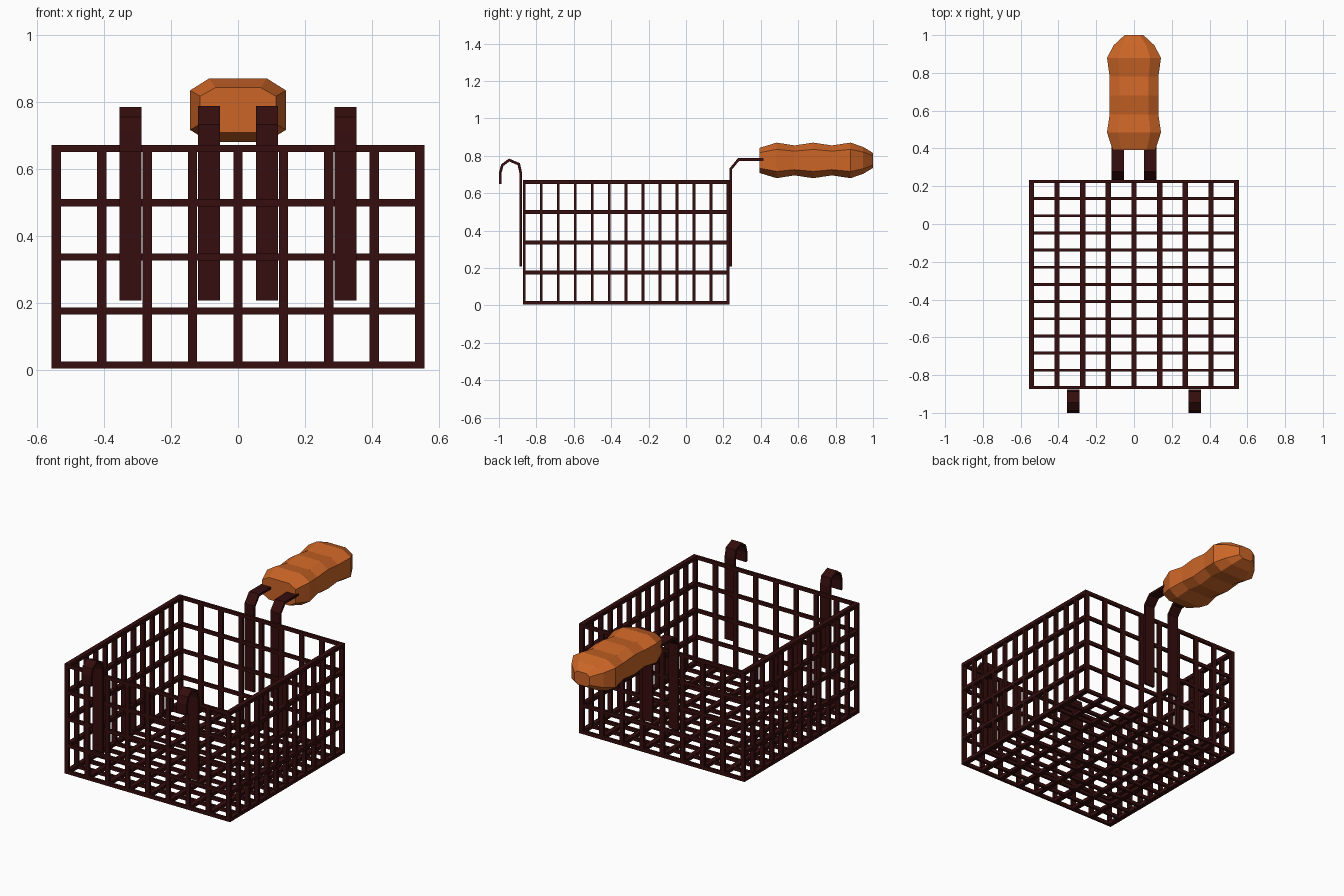
import bpy
import bmesh
from mathutils import Vector

cube = bpy.data.objects.get("Cube")
if cube:
    bpy.data.objects.remove(cube, do_unlink=True)


def material(name, colour):
    mat = bpy.data.materials.new(name)
    mat.use_nodes = True
    mat.diffuse_color = colour
    bsdf = next(n for n in mat.node_tree.nodes if n.type == "BSDF_PRINCIPLED")
    bsdf.inputs["Base Color"].default_value = colour
    return mat


metal = material("dark maroon metal", (0.035, 0.004, 0.004, 1))
wood = material("orange wood", (0.6, 0.13, 0.02, 1))


def finish(name, bm, mat):
    bmesh.ops.recalc_face_normals(bm, faces=bm.faces)
    mesh = bpy.data.meshes.new(name)
    bm.to_mesh(mesh)
    bm.free()
    mesh.materials.append(mat)
    obj = bpy.data.objects.new(name, mesh)
    bpy.context.collection.objects.link(obj)
    return obj


def add_box(bm, low, high):
    low, high = Vector(low), Vector(high)
    verts = bmesh.ops.create_cube(bm, size=1)["verts"]
    bmesh.ops.scale(bm, vec=high - low, verts=verts)
    bmesh.ops.translate(bm, vec=(low + high) / 2, verts=verts)


def spaced(low, high, count):
    return [low + (high - low) * i / count for i in range(count + 1)]


# Wire basket: grid lines on the floor and four walls
WIRE = Vector((0.028, 0.015, 0.021)) / 2
LOW = Vector((-0.543, -0.865, 0.014))
HIGH = Vector((0.543, 0.225, 0.66))
CELLS = (8, 12, 4)
LINES = [spaced(LOW[a], HIGH[a], CELLS[a]) for a in range(3)]


def wire_panel(name, fixed, level):
    bm = bmesh.new()
    u, v = [a for a in range(3) if a != fixed]
    for along, across in ((u, v), (v, u)):
        for pos in LINES[across]:
            start, end = LOW.copy(), HIGH.copy()
            start[fixed] = end[fixed] = level
            start[across] = end[across] = pos
            add_box(bm, start - WIRE, end + WIRE)
    finish(name, bm, metal)


wire_panel("basket_floor", 2, LOW.z)
wire_panel("basket_right_wall", 0, LOW.x)
wire_panel("basket_left_wall", 0, HIGH.x)
wire_panel("basket_front_wall", 1, LOW.y)
wire_panel("basket_back_wall", 1, HIGH.y)


# Flat straps: a bent path in the y-z plane, given width and thickness
def strap(name, x, path, width=0.066, thick=0.014):
    bm = bmesh.new()
    pts = [Vector((0, y, z)) for y, z in path]
    rows = []
    for i, p in enumerate(pts):
        before = (p - pts[i - 1]).normalized() if i else None
        after = (pts[i + 1] - p).normalized() if i < len(pts) - 1 else None
        before, after = before or after, after or before
        tangent = (before + after).normalized()
        normal = Vector((0, -tangent.z, tangent.y))
        offset = normal * thick / 2 / tangent.dot(after)
        side = Vector((width / 2, 0, 0))
        centre = p + Vector((x, 0, 0))
        rows.append([bm.verts.new(centre + a * side + b * offset)
                     for a, b in ((-1, -1), (1, -1), (1, 1), (-1, 1))])
    skin(bm, rows)
    finish(name, bm, metal)


def skin(bm, rows):
    for a, b in zip(rows, rows[1:]):
        for i in range(len(a)):
            j = (i + 1) % len(a)
            bm.faces.new((a[i], a[j], b[j], b[i]))
    bm.faces.new(rows[0])
    bm.faces.new(rows[-1])


HOOK = [(-0.884, 0.207), (-0.884, 0.71), (-0.894, 0.755), (-0.945, 0.777),
        (-0.982, 0.75), (-0.993, 0.71), (-0.993, 0.65)]
ARM = [(0.24, 0.207), (0.24, 0.73), (0.281, 0.78), (0.43, 0.78)]
for label, sign in (("right", -1), ("left", 1)):
    strap("front_hook_" + label, sign * 0.321, HOOK)
    strap("handle_arm_" + label, sign * 0.087, ARM)

# Wavy faceted grip: y, half width, half height
GRIP = [(0.393, 0.113, 0.067), (0.485, 0.143, 0.095), (0.58, 0.129, 0.08),
        (0.68, 0.13, 0.095), (0.78, 0.129, 0.08), (0.88, 0.143, 0.095),
        (0.947, 0.107, 0.072), (1.0, 0.05, 0.04)]
bm = bmesh.new()
rings = []
for y, w, h in GRIP:
    corner = [(0.6, 1), (1, 0.62), (1, -0.62), (0.6, -1)]
    outline = corner + [(-a, b) for a, b in reversed(corner)]
    rings.append([bm.verts.new((a * w, y, 0.775 + b * h)) for a, b in outline])
skin(bm, rings)
finish("handle_grip", bm, wood)
